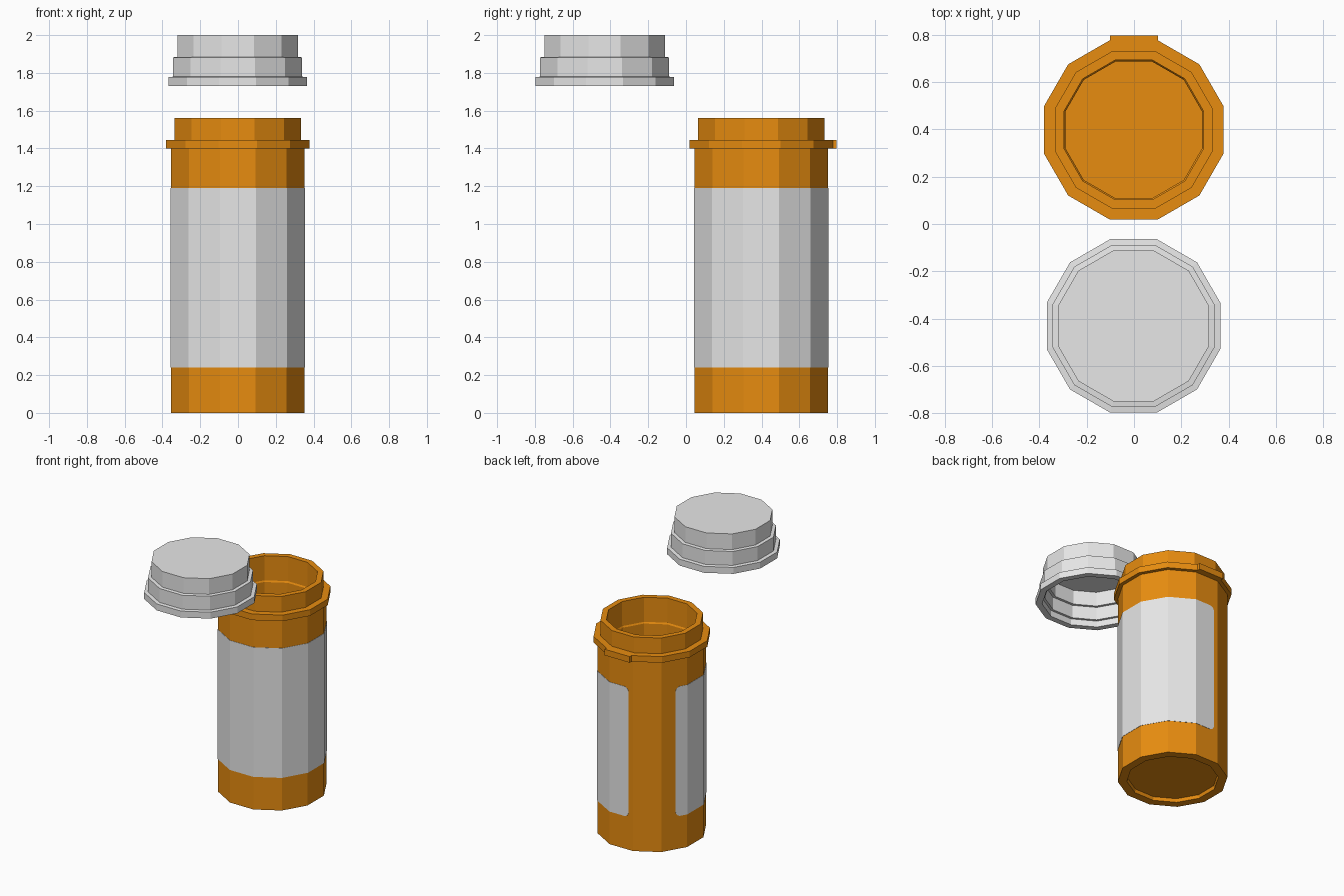
import bpy, bmesh, math

if "Cube" in bpy.data.objects:
    bpy.data.objects.remove(bpy.data.objects["Cube"])

SIDES = 12
HALF = math.pi / SIDES


def material(name, rgb):
    m = bpy.data.materials.new(name)
    m.diffuse_color = (*rgb, 1.0)
    m.use_nodes = True
    m.node_tree.nodes["Principled BSDF"].inputs["Base Color"].default_value = m.diffuse_color
    return m


ORANGE = material("translucent orange", (0.80, 0.262, 0.005))
WHITE = material("off white", (0.80, 0.80, 0.80))


def finish(bm, name, mat, location, recalc=True):
    if recalc:
        bmesh.ops.recalc_face_normals(bm, faces=bm.faces)
    me = bpy.data.meshes.new(name)
    bm.to_mesh(me)
    bm.free()
    me.materials.append(mat)
    ob = bpy.data.objects.new(name, me)
    ob.location = location
    bpy.context.collection.objects.link(ob)
    return ob


def lathe(profile):
    """Twelve-sided turned solid; profile is (flat-side radius, z), closed at both ends."""
    bm = bmesh.new()
    rings = []
    for a, z in profile:
        r = a / math.cos(HALF)
        rings.append([bm.verts.new((r * math.cos(HALF * (2 * k + 1)),
                                    r * math.sin(HALF * (2 * k + 1)), z))
                      for k in range(SIDES)])
    for lo, hi in zip(rings, rings[1:]):
        for k in range(SIDES):
            j = (k + 1) % SIDES
            bm.faces.new((lo[k], lo[j], hi[j], hi[k]))
    bm.faces.new(rings[0][::-1])
    bm.faces.new(rings[-1])
    return bm


# Bottle: recessed base, body, flange, neck and hollow inside
bottle = lathe([(0.29, 0.025), (0.295, 0.0), (0.353, 0.0), (0.353, 1.40),
                (0.379, 1.40), (0.379, 1.445), (0.334, 1.445), (0.334, 1.56),
                (0.295, 1.56), (0.295, 1.38), (0.289, 1.37), (0.289, 0.05)])
# Locking tab: pull out the back face of the flange
bottle.normal_update()
for f in list(bottle.faces):
    c = f.calc_center_median()
    if c.y > 0.37 and abs(c.x) < 0.01 and 1.40 < c.z < 1.445:
        new = bmesh.ops.extrude_discrete_faces(bottle, faces=[f])["faces"][0]
        old = list(f.verts) if f.is_valid else []
        bmesh.ops.translate(bottle, verts=list(new.verts), vec=(0, 0.021, 0))
        # side walls of the tab
        x, y0, y1 = 0.1015, 0.379, 0.40
        p = {(sx, yy, zz): bottle.verts.new((sx * x, yy, zz))
             for sx in (-1, 1) for yy in (y0, y1) for zz in (1.40, 1.445)}
        for zz in (1.40, 1.445):
            bottle.faces.new([p[-1, y0, zz], p[1, y0, zz], p[1, y1, zz], p[-1, y1, zz]])
        for sx in (-1, 1):
            bottle.faces.new([p[sx, y0, 1.40], p[sx, y1, 1.40],
                              p[sx, y1, 1.445], p[sx, y0, 1.445]])
        break
bmesh.ops.remove_doubles(bottle, verts=bottle.verts, dist=0.0005)
finish(bottle, "bottle", ORANGE, (-0.001, 0.398, 0))

# Cap: three stepped tiers, hollow from below
cap = lathe([(0.319, 2.0), (0.319, 1.885), (0.342, 1.882), (0.342, 1.78),
             (0.367, 1.777), (0.367, 1.73), (0.325, 1.73), (0.325, 1.775),
             (0.308, 1.775), (0.308, 1.87), (0.29, 1.87), (0.29, 1.975)])
finish(cap, "cap", WHITE, (-0.002, -0.431, 0))

# Label: thin plate around the body, open at the back left, with rounded corners
A, Z0, Z1, RAD = 0.3555, 0.24, 1.19, 0.035
start, end = 61.5, 369.5          # degrees from +y turning towards -x
arc = math.degrees(RAD / A)
steps = [arc * (1 - math.cos(math.radians(15 * i))) for i in range(7)]
angles = sorted(set([start + s for s in steps] + [end - s for s in steps] +
                    [15.0 + 30 * k for k in range(2, 12)]))
label = bmesh.new()
cols = []
for t in angles:
    r = A / math.cos(math.radians((t + 15) % 30 - 15))
    d = min(min(t - start, end - t) / arc, 1.0)
    inset = RAD * (1 - math.sqrt(max(0.0, 1 - (1 - d) ** 2)))
    x, y = -r * math.sin(math.radians(t)), r * math.cos(math.radians(t))
    cols.append([label.verts.new((x, y, z)) for z in (Z0 + inset, Z1 - inset)])
for a, b in zip(cols, cols[1:]):
    label.faces.new((a[0], b[0], b[1], a[1]))
ob = finish(label, "label", WHITE, (-0.001, 0.398, 0), recalc=False)
solid = ob.modifiers.new("thickness", 'SOLIDIFY')
solid.thickness = 0.002
solid.offset = -1
